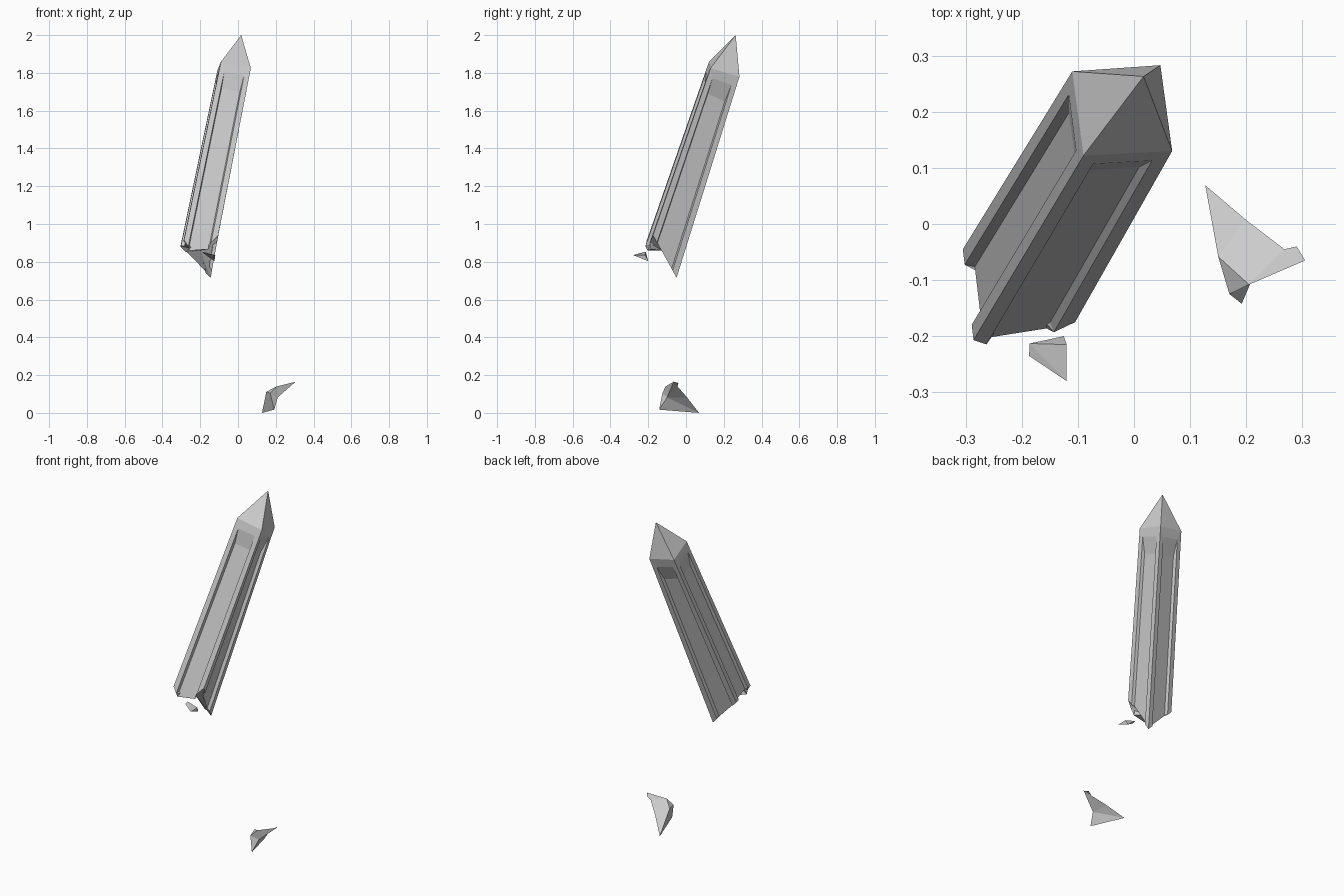
import bpy, bmesh
from mathutils import Vector

if "Cube" in bpy.data.objects:
    bpy.data.objects.remove(bpy.data.objects["Cube"])


def finish(name, bm):
    bmesh.ops.remove_doubles(bm, verts=bm.verts, dist=0.0005)
    bmesh.ops.recalc_face_normals(bm, faces=bm.faces)
    mesh = bpy.data.meshes.new(name)
    bm.to_mesh(mesh)
    bm.free()
    obj = bpy.data.objects.new(name, mesh)
    bpy.context.collection.objects.link(obj)
    return obj


def poly(bm, *points):
    bm.faces.new([bm.verts.new(p) for p in points])


# Crystal shaft: leaning four-sided prism, corners front-left, front-right, back-right, back-left
top = [Vector(p) for p in ((-0.09, 0.122, 1.86), (0.068, 0.13, 1.825),
                           (0.047, 0.283, 1.78), (-0.11, 0.272, 1.81))]
low = [Vector(p) for p in ((-0.286, -0.207, 0.915), (-0.105, -0.175, 0.94),
                           (-0.145, -0.05, 0.715), (-0.305, -0.045, 0.88))]
apex = Vector((0.017, 0.263, 2.0))
broken_centre = Vector((-0.20, -0.125, 0.86))
DEPTH = 0.018
dips = [(0.04, 0.06, 0.07, 0.04)] + [(0, 0, 0, 0)] * 3   # chipped lower edge per side

bm = bmesh.new()
for i in range(4):
    t0, t1, b0, b1 = top[i], top[(i + 1) % 4], low[i], low[(i + 1) % 4]
    inward = (t1 - t0).cross(b0 - t0).normalized()
    if inward.dot((sum(top, Vector()) / 4) - (t0 + t1) / 2) < 0:
        inward = -inward

    def at(u, v, depth=0.0):
        return t0.lerp(t1, u).lerp(b0.lerp(b1, u), v) + inward * depth

    d = dips[i]
    o0, o1 = at(0.17, 0.05), at(0.83, 0.05)
    r0, r1 = at(0.2, 0.14, DEPTH), at(0.8, 0.14, DEPTH)
    p0, p1 = at(0.17, 1 + d[0]), at(0.83, 1 + d[3])
    q0, q1 = at(0.2, 1 + d[1], DEPTH), at(0.8, 1 + d[2], DEPTH)
    # Point facet, border strips, then the sunken panel with its ramp
    poly(bm, t0, t1, apex)
    poly(bm, t0, t1, o1, o0)
    poly(bm, t0, o0, p0, b0)
    poly(bm, t1, b1, p1, o1)
    poly(bm, o0, o1, r1, r0)
    poly(bm, o0, r0, q0, p0)
    poly(bm, o1, p1, q1, r1)
    poly(bm, r0, r1, q1, q0)
    # Broken underside
    rim = [b0, p0, q0, q1, p1, b1]
    for a, b in zip(rim, rim[1:]):
        poly(bm, a, b, broken_centre)
finish("crystal_shaft", bm)

# Small chip beside the broken end
bm = bmesh.new()
for p in ((-0.186, -0.213, 0.853), (-0.187, -0.235, 0.848), (-0.12, -0.28, 0.835),
          (-0.12, -0.215, 0.835), (-0.125, -0.2, 0.803)):
    bm.verts.new(p)
bmesh.ops.convex_hull(bm, input=bm.verts)
finish("small_chip", bm)

# Lower shard: curved sliver with an overhanging tongue
pts = [(0.127, 0.069, 0.0), (0.2, 0.007, 0.08), (0.268, -0.045, 0.14),
       (0.29, -0.04, 0.158), (0.305, -0.065, 0.165), (0.205, -0.108, 0.14),
       (0.15, -0.058, 0.112), (0.17, -0.125, 0.105), (0.192, -0.142, 0.017),
       (0.21, -0.1, 0.082)]
faces = ["016", "1256", "2345", "067", "078", "657", "759", "798",
         "549", "432", "429", "219", "109", "089"]
bm = bmesh.new()
for f in faces:
    poly(bm, *[pts[int(c)] for c in f])
finish("lower_shard", bm)
